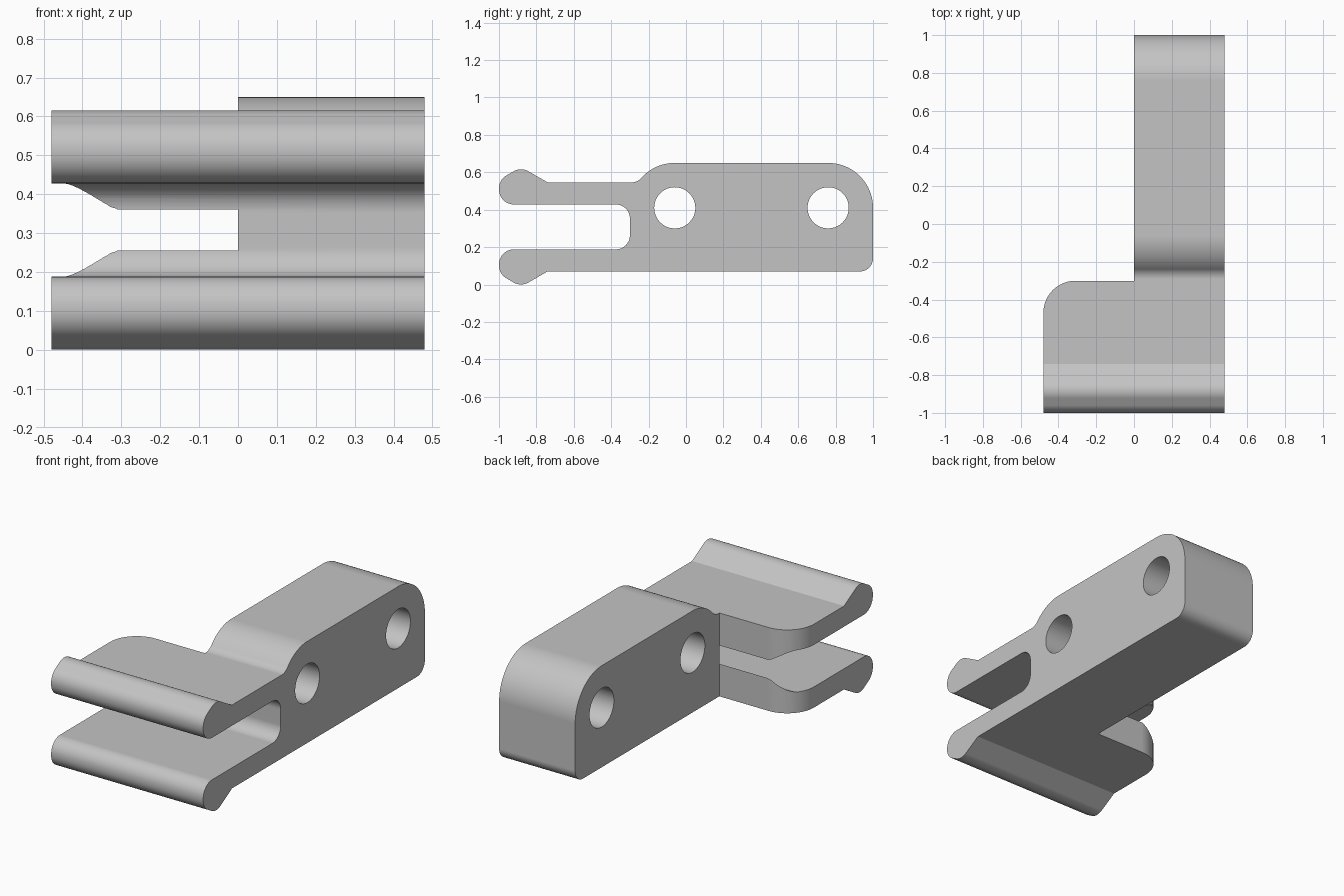
import bpy, bmesh, math
from mathutils import Vector

cube = bpy.data.objects.get("Cube")
if cube:
    bpy.data.objects.remove(cube, do_unlink=True)

grey = bpy.data.materials.new("plain grey")
grey.use_nodes = True
grey.diffuse_color = (0.55, 0.55, 0.55, 1)
grey.node_tree.nodes["Principled BSDF"].inputs["Base Color"].default_value = (0.55, 0.55, 0.55, 1)


def arc(cx, cy, r, a0, a1, n=14):
    """Points on an arc, angles in degrees."""
    angles = [math.radians(a0 + (a1 - a0) * i / n) for i in range(n + 1)]
    return [Vector((cx + r * math.cos(a), cy + r * math.sin(a))) for a in angles]


def rounded(prev, corner, nxt, r, n=12):
    """Fillet of radius r at a corner between two neighbours."""
    c = Vector(corner)
    u, v = (Vector(prev) - c).normalized(), (Vector(nxt) - c).normalized()
    half = u.angle(v) / 2
    centre = c + (u + v).normalized() * (r / math.sin(half))
    p, q = c + u * (r / math.tan(half)) - centre, c + v * (r / math.tan(half)) - centre
    total = p.angle(q)
    return [centre + (p * math.sin(total * (1 - i / n)) + q * math.sin(total * i / n)) / math.sin(total)
            for i in range(n + 1)]


def extrude(name, points, axis, low, high):
    """Solid from a closed outline: (y, z) along x, or (x, y) along z."""
    def place(p, d):
        return (d, p[0], p[1]) if axis == "x" else (p[0], p[1], d)
    bm = bmesh.new()
    rings = [[bm.verts.new(place(p, d)) for p in points] for d in (low, high)]
    for ring in rings:
        bm.faces.new(ring)
    for i in range(len(points)):
        j = (i + 1) % len(points)
        bm.faces.new((rings[0][i], rings[0][j], rings[1][j], rings[1][i]))
    bmesh.ops.recalc_face_normals(bm, faces=bm.faces)
    mesh = bpy.data.meshes.new(name)
    bm.to_mesh(mesh)
    bm.free()
    mesh.materials.append(grey)
    obj = bpy.data.objects.new(name, mesh)
    bpy.context.collection.objects.link(obj)
    return obj


# Side outline of one jaw, as offsets from the slot's middle height
MID, GAP, ARM, SLOT_Y = 0.308, 0.12, 0.238, -0.30
HALF_W = 0.48
bend, peak, brow, lip = (-0.74, ARM), (-0.882, 0.32), (-1, 0.252), (-1, GAP)
inner = (SLOT_Y, GAP)
jaw = [Vector(bend)]
jaw += rounded(bend, peak, brow, 0.08)
jaw += rounded(peak, brow, lip, 0.08)
jaw += rounded(brow, lip, inner, 0.08)
jaw += rounded(lip, inner, (SLOT_Y, 0), 0.075)
upper = [(p.x, MID + p.y) for p in jaw]
lower = [(p.x, MID - p.y) for p in reversed(jaw)]

# Body outline: rounded back end and a shoulder around the front hole
HOLES, HOLE_Z, ROUND = (-0.06, 0.76), 0.41, 0.24
bottom, top = MID - ARM, MID + ARM
fillet = 0.07
rise = top + fillet - HOLE_Z
run = math.sqrt((ROUND + fillet) ** 2 - rise ** 2)
tilt = math.degrees(math.atan2(rise, run))
body = rounded((0, bottom), (1, bottom), (1, 0.5), 0.07)
body += arc(HOLES[1], HOLE_Z, ROUND, 0, 90, 20)
body += arc(HOLES[0], HOLE_Z, ROUND, 90, 180 - tilt)
body += arc(HOLES[0] - run, top + fillet, fillet, -tilt, -90)[1:]
clip = extrude("clip_body", upper + lower + body, "x", -HALF_W, HALF_W)

# Cutters: two pin holes and the open corner behind the wide jaws
cutters = [extrude("hole_cutter", arc(y, HOLE_Z, 0.11, 0, 360, 48)[:-1], "x", -1, 1) for y in HOLES]
edge, r = SLOT_Y - 0.0005, 0.17
corner = [(0, edge), (0, 1.2), (-0.7, 1.2), (-0.7, edge - r)]
corner += arc(r - HALF_W, edge - r, r, 180, 90)
cutters.append(extrude("corner_cutter", corner, "z", -0.5, 1.2))
for cutter in cutters:
    cutter.hide_render = True
    mod = clip.modifiers.new(cutter.name, "BOOLEAN")
    mod.operation, mod.solver, mod.object = "DIFFERENCE", "EXACT", cutter

# Bake the cuts, then drop the cutters
bpy.context.view_layer.update()
result = bpy.data.meshes.new_from_object(clip.evaluated_get(bpy.context.evaluated_depsgraph_get()))
clip.modifiers.clear()
clip.data = result
for cutter in cutters:
    bpy.data.objects.remove(cutter, do_unlink=True)

# Smooth rounds with crisp edges
for obj in bpy.context.selected_objects:
    obj.select_set(False)
clip.select_set(True)
bpy.context.view_layer.objects.active = clip
bpy.ops.object.shade_smooth_by_angle(angle=math.radians(25))
weighted = clip.modifiers.new("even_shading", "WEIGHTED_NORMAL")
weighted.keep_sharp = True
